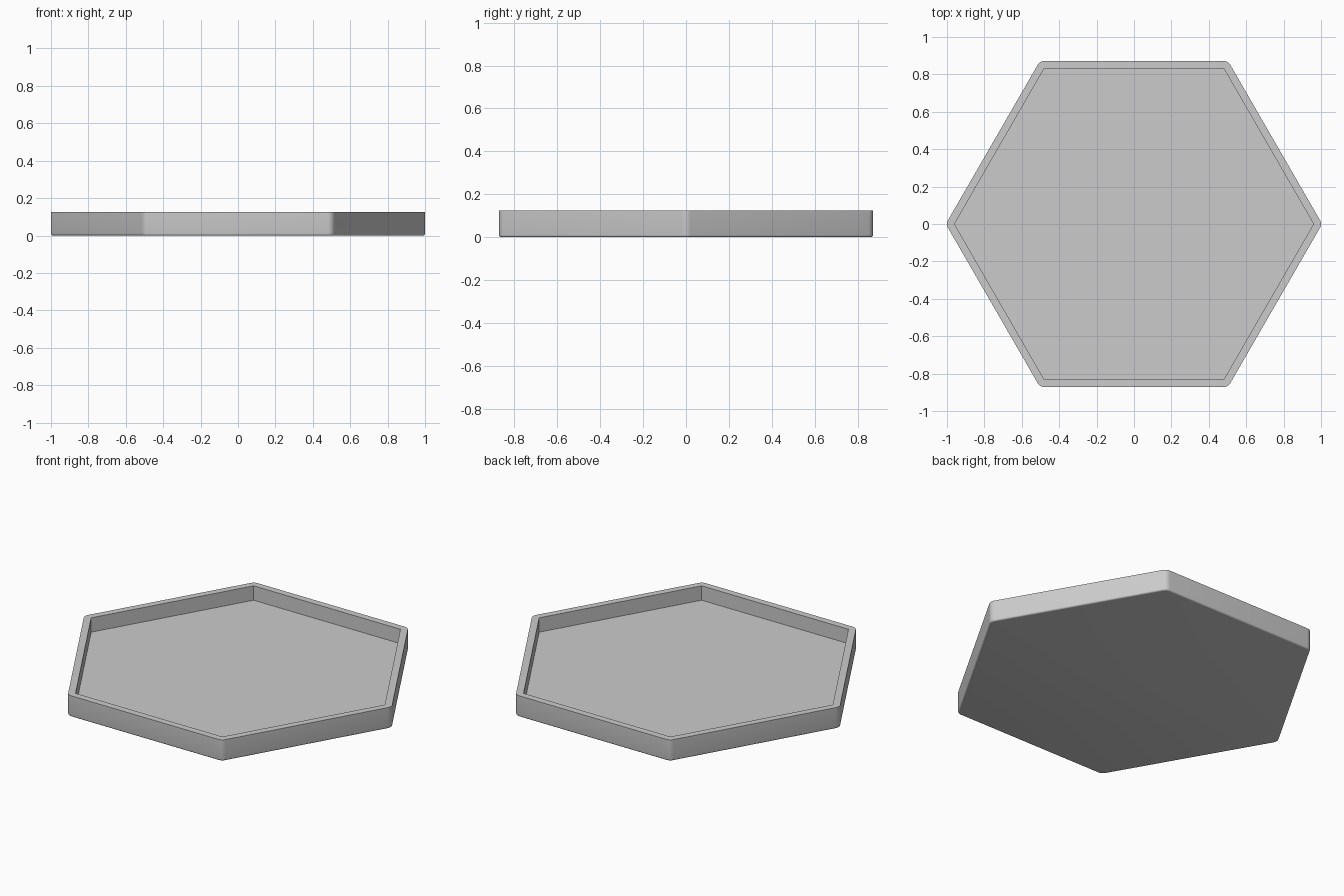
import bpy
import bmesh
import math

if "Cube" in bpy.data.objects:
    bpy.data.objects.remove(bpy.data.objects["Cube"], do_unlink=True)

APOTHEM = 0.8714     # centre to outer wall face
WALL = 0.04          # wall thickness, also the corner radius
HEIGHT = 0.125
FLOOR = 0.04
EDGE = 0.01          # rounding under the tray
STEPS = 6


def hexagon(apothem):
    """Sharp hexagon with points on the x axis."""
    r = apothem / math.cos(math.pi / 6)
    return [(r * math.cos(i * math.pi / 3), r * math.sin(i * math.pi / 3)) for i in range(6)]


def rounded_hexagon(inset):
    """Hexagon with arc corners, moved inward by inset."""
    points = []
    for i, (cx, cy) in enumerate(hexagon(APOTHEM - WALL)):
        for s in range(STEPS + 1):
            a = math.pi / 3 * (i - 0.5 + s / STEPS)
            points.append((cx + (WALL - inset) * math.cos(a), cy + (WALL - inset) * math.sin(a)))
    return points


def bridge(bm, low, high):
    n = len(low)
    for i in range(n):
        j = (i + 1) % n
        bm.faces.new((low[i], low[j], high[j], high[i]))


bm = bmesh.new()


def ring(points, z):
    return [bm.verts.new((x, y, z)) for x, y in points]


# Outer wall with a rounded bottom edge
outer = []
for s in range(5):
    a = math.pi / 2 * s / 4
    outer.append(ring(rounded_hexagon(EDGE * (1 - math.sin(a))), EDGE * (1 - math.cos(a))))
outer.append(ring(rounded_hexagon(0), HEIGHT))
for low, high in zip(outer, outer[1:]):
    bridge(bm, low, high)
bm.faces.new(outer[0][::-1])

# Sharp-cornered recess and its floor
inner_top = ring(hexagon(APOTHEM - WALL), HEIGHT)
inner_low = ring(hexagon(APOTHEM - WALL), FLOOR)
bridge(bm, inner_top, inner_low)
bm.faces.new(inner_low)

# Flat rim: a strip per side and a fan per corner
rim, n = outer[-1], STEPS + 1
for i in range(6):
    j = (i + 1) % 6
    bm.faces.new((rim[i * n + STEPS], rim[j * n], inner_top[j], inner_top[i]))
    for s in range(STEPS):
        bm.faces.new((rim[i * n + s], rim[i * n + s + 1], inner_top[i]))

bmesh.ops.recalc_face_normals(bm, faces=bm.faces)
mesh = bpy.data.meshes.new("hexagonal_tray")
bm.to_mesh(mesh)
bm.free()
tray = bpy.data.objects.new("hexagonal_tray", mesh)
bpy.context.collection.objects.link(tray)

# Plain grey
grey = bpy.data.materials.new("light_grey")
grey.use_nodes = True
colour = (0.6, 0.6, 0.6, 1)
grey.diffuse_color = colour
grey.node_tree.nodes["Principled BSDF"].inputs["Base Color"].default_value = colour
mesh.materials.append(grey)

bpy.ops.object.select_all(action="DESELECT")
tray.select_set(True)
bpy.context.view_layer.objects.active = tray
bpy.ops.object.shade_smooth_by_angle(angle=math.radians(30))
